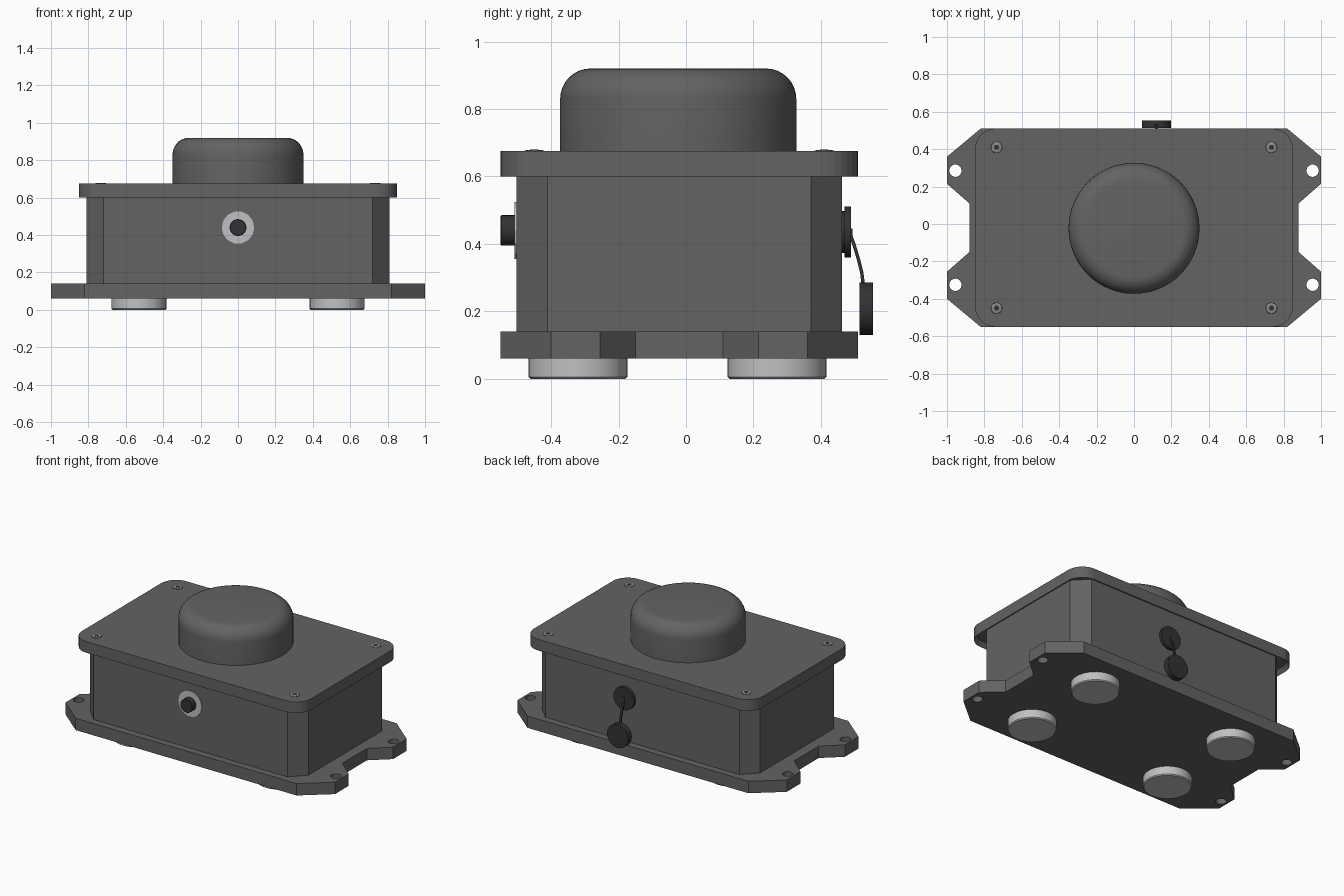
import bpy, bmesh, math
from mathutils import Vector, Matrix

if "Cube" in bpy.data.objects:
    bpy.data.objects.remove(bpy.data.objects["Cube"])

CY = -0.02  # housing centre in y


def material(name, r, g, b):
    m = bpy.data.materials.new(name)
    m.diffuse_color = (r, g, b, 1)
    m.use_nodes = True
    m.node_tree.nodes["Principled BSDF"].inputs["Base Color"].default_value = m.diffuse_color
    return m


GREY = material("housing grey", 0.125, 0.125, 0.127)
SILVER = material("light metal", 0.52, 0.53, 0.54)
BLACK = material("black rubber", 0.032, 0.032, 0.036)
STEEL = material("screw steel", 0.26, 0.26, 0.27)


def finish(bm, name, mat, smooth=False):
    bmesh.ops.recalc_face_normals(bm, faces=bm.faces)
    me = bpy.data.meshes.new(name)
    bm.to_mesh(me)
    bm.free()
    ob = bpy.data.objects.new(name, me)
    bpy.context.collection.objects.link(ob)
    me.materials.append(mat)
    if smooth:
        bpy.ops.object.select_all(action='DESELECT')
        ob.select_set(True)
        bpy.context.view_layer.objects.active = ob
        bpy.ops.object.shade_smooth_by_angle(angle=math.radians(35))
    return ob


def prism(name, outline, z0, z1, mat, recess=None):
    """Extrude an xy outline; recess = (wall, depth) hollows the underside."""
    bm = bmesh.new()
    base = bm.faces.new([bm.verts.new((x, y, z0)) for x, y in outline])
    ext = bmesh.ops.extrude_face_region(bm, geom=[base], use_keep_orig=True)
    for v in ext["geom"]:
        if isinstance(v, bmesh.types.BMVert):
            v.co.z = z1
    bmesh.ops.recalc_face_normals(bm, faces=bm.faces)
    if recess:
        bmesh.ops.inset_region(bm, faces=[base], thickness=recess[0])
        for v in base.verts:
            v.co.z += recess[1]
    return finish(bm, name, mat)


def lathe(name, profile, loc, mat, axis='Z', n=32, smooth=True):
    """Revolve (radius, height) points around z, or around y with height along +y."""
    bm = bmesh.new()
    rings = [[bm.verts.new((r * math.cos(2 * math.pi * i / n),
                            r * math.sin(2 * math.pi * i / n), h))
              for i in range(n)] for r, h in profile]
    for a, b in zip(rings, rings[1:]):
        for i in range(n):
            j = (i + 1) % n
            bm.faces.new((a[i], a[j], b[j], b[i]))
    bm.faces.new(rings[0])
    bm.faces.new(rings[-1])
    rot = Matrix.Rotation(-math.pi / 2, 4, 'X') if axis == 'Y' else Matrix()
    bm.transform(Matrix.Translation(loc) @ rot)
    return finish(bm, name, mat, smooth)


def four_way(quarter):
    """Mirror points of the +x +y quarter into a closed outline."""
    half = quarter + [(x, -y) for x, y in reversed(quarter)]
    full = half + [(-x, y) for x, y in reversed(half)]
    return [(x, y + CY) for x, y in full]


# Mounting plate with ears and bolt holes
plate = prism("mounting_plate",
              four_way([(0.82, 0.53), (1.0, 0.38), (1.0, 0.235), (0.88, 0.13)]),
              0.06, 0.14, GREY)
cutters = []
for sx in (-1, 1):
    for sy in (-1, 1):
        c = lathe("hole_cutter", [(0.033, 0), (0.033, 0.2)],
                  (0.955 * sx, CY + 0.305 * sy, 0), GREY, n=24, smooth=False)
        mod = plate.modifiers.new("bolt hole", 'BOOLEAN')
        mod.operation = 'DIFFERENCE'
        mod.solver = 'EXACT'
        mod.object = c
        cutters.append(c)
bpy.context.view_layer.update()
drilled = bpy.data.meshes.new_from_object(
    plate.evaluated_get(bpy.context.evaluated_depsgraph_get()))
plate.modifiers.clear()
plate.data = drilled
for c in cutters:
    bpy.data.objects.remove(c)

# Housing box with chamfered corners
prism("housing", four_way([(0.72, 0.483), (0.81, 0.39)]), 0.14, 0.63, GREY)

# Rounded lid, hollow beneath
R = 0.11
corner = [(0.85 - R + R * math.sin(t), 0.53 - R + R * math.cos(t))
          for t in (k * math.pi / 16 for k in range(9))]
prism("lid", four_way(corner), 0.60, 0.675, GREY, recess=(0.02, 0.03))

# Round dome cap on the lid
F = 0.09
profile = [(0.35, 0.0)] + [(0.35 - F + F * math.cos(t), 0.245 - F + F * math.sin(t))
                           for t in (k * math.pi / 16 for k in range(9))]
lathe("dome", profile, (0, CY - 0.003, 0.675), GREY, n=64)

# Feet and lid screws at the four corners
for sx in (-1, 1):
    for sy in (-1, 1):
        lathe("foot", [(0.141, 0), (0.147, 0.006), (0.147, 0.06)],
              (0.53 * sx, CY - 0.005 + 0.295 * sy, 0), SILVER, n=40)
        p = (0.735 * sx, CY + 0.43 * sy, 0.675)
        lathe("screw_recess", [(0.032, 0), (0.032, 0.0008)], p, BLACK, n=24)
        lathe("screw_head", [(0.029, 0), (0.028, 0.002), (0.02, 0.0035)], p, STEEL, n=24)
        lathe("screw_socket", [(0.015, 0), (0.015, 0.0045)], p, BLACK, n=6, smooth=False)

# Front connector: thin metal flange and black plug
front = CY - 0.483
lathe("front_flange", [(0.087, -0.005), (0.087, 0.002)], (0, front, 0.44),
      SILVER, 'Y', 14, False)
lathe("front_plug", [(0.042, -0.047), (0.045, -0.044), (0.045, 0)], (0, front, 0.44),
      BLACK, 'Y', 24)

# Rear socket, its centre pin, and the hanging cap
back = CY + 0.483
lathe("rear_socket", [(0.062, -0.003), (0.062, 0.007), (0.076, 0.007), (0.076, 0.026)],
      (0.12, back, 0.435), BLACK, 'Y', 32)
lathe("rear_pin", [(0.008, 0.02), (0.008, 0.03)], (0.12, back, 0.437), BLACK, 'Y', 12)
lathe("hanging_cap", [(0.078, 0), (0.078, 0.04)], (0.12, 0.514, 0.208), BLACK, 'Y', 32)

# Tether strap between socket and cap
path = [(0.486, 0.435), (0.492, 0.415), (0.499, 0.395), (0.511, 0.355),
        (0.521, 0.315), (0.526, 0.275)]
bm = bmesh.new()
rows = []
for k, (y, z) in enumerate(path):
    a, b = path[max(k - 1, 0)], path[min(k + 1, len(path) - 1)]
    d = Vector((b[0] - a[0], b[1] - a[1])).normalized() * 0.005
    rows.append([bm.verts.new((0.12 + sx * 0.007, y - s * d.y, z + s * d.x))
                 for sx, s in ((-1, -1), (1, -1), (1, 1), (-1, 1))])
for p, q in zip(rows, rows[1:]):
    for i in range(4):
        j = (i + 1) % 4
        bm.faces.new((p[i], p[j], q[j], q[i]))
bm.faces.new(rows[0])
bm.faces.new(rows[-1])
finish(bm, "tether_strap", BLACK)
